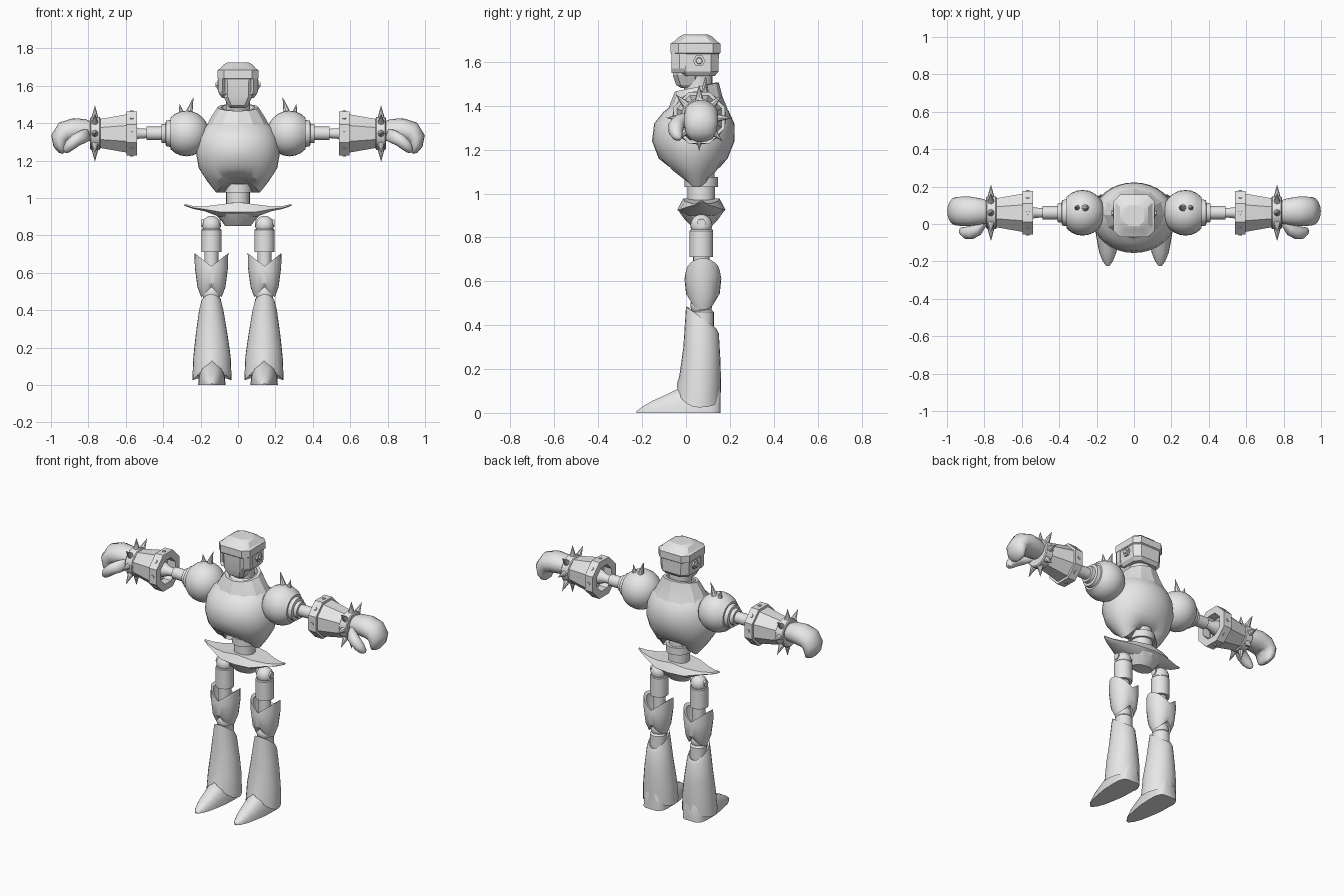
import bpy, bmesh, math
from mathutils import Vector

if "Cube" in bpy.data.objects:
    bpy.data.objects.remove(bpy.data.objects["Cube"])

grey = bpy.data.materials.new("light_grey")
grey.diffuse_color = (0.8, 0.8, 0.8, 1)
grey.use_nodes = True
grey.node_tree.nodes["Principled BSDF"].inputs["Base Color"].default_value = grey.diffuse_color


def finish(name, bm, mirror=False, angle=35):
    bmesh.ops.remove_doubles(bm, verts=bm.verts, dist=0.0004)
    bmesh.ops.recalc_face_normals(bm, faces=bm.faces)
    me = bpy.data.meshes.new(name)
    bm.to_mesh(me)
    bm.free()
    me.materials.append(grey)
    ob = bpy.data.objects.new(name, me)
    bpy.context.collection.objects.link(ob)
    bpy.ops.object.select_all(action='DESELECT')
    ob.select_set(True)
    bpy.context.view_layer.objects.active = ob
    bpy.ops.object.shade_smooth_by_angle(angle=math.radians(angle))
    if mirror:
        ob.modifiers.new("Mirror", 'MIRROR')
    return ob


def add_loft(bm, rings, caps=True):
    vr = [[bm.verts.new(p) for p in r] for r in rings]
    n = len(vr[0])
    for a, b in zip(vr, vr[1:]):
        for i in range(n):
            j = (i + 1) % n
            bm.faces.new((a[i], a[j], b[j], b[i]))
    if caps:
        bm.faces.new(vr[0])
        bm.faces.new(vr[-1])


def loft(name, rings, mirror=False, caps=True, angle=35):
    bm = bmesh.new()
    add_loft(bm, rings, caps)
    return finish(name, bm, mirror, angle)


def oval(cx, rx, y0, y1, zf, n=24):
    """Level oval ring; zf(u, v) gives height from unit x and y."""
    out = []
    for i in range(n):
        a = 2 * math.pi * i / n
        u, v = math.cos(a), math.sin(a)
        out.append((cx + rx * u, (y0 + y1) / 2 + (y1 - y0) / 2 * v, zf(u, v)))
    return out


def lathe(name, prof, axis, c, n=24, mirror=False, phase=0.0, angle=35):
    """Spin (distance, radius) pairs round an axis through c."""
    rings = []
    for h, r in prof:
        ring = []
        for i in range(n):
            a = 2 * math.pi * (i + phase) / n
            p, q = max(r, 1e-5) * math.cos(a), max(r, 1e-5) * math.sin(a)
            o = (h, p, q) if axis == 'X' else (p, q, h)
            ring.append(tuple(c[k] + o[k] for k in range(3)))
        rings.append(ring)
    return loft(name, rings, mirror, False, angle)


def cone(bm, base, tip, r, n=8, r2=0.0):
    base, tip = Vector(base), Vector(tip)
    d = tip - base
    mat = d.to_track_quat('Z', 'Y').to_matrix().to_4x4()
    mat.translation = (base + tip) / 2
    bmesh.ops.create_cone(bm, cap_ends=True, segments=n, radius1=r, radius2=r2,
                          depth=d.length, matrix=mat)


def chamfer_ring(hx, y0, y1, z, c):
    return [(hx, y0 + c, z), (hx, y1 - c, z), (hx - c, y1, z), (c - hx, y1, z),
            (-hx, y1 - c, z), (-hx, y0 + c, z), (c - hx, y0, z), (hx - c, y0, z)]


# Barrel chest with an arched lower rim
chest = [(1.41, .145, -.05, .165, 0), (1.375, .185, -.1, .195, 0), (1.32, .213, -.145, .22, 0),
         (1.24, .224, -.155, .222, 0), (1.16, .21, -.125, .19, 0), (1.09, .165, -.075, .155, .03),
         (1.03, .118, -.02, .12, .075)]
loft("chest", [oval(0, rx, a, b, lambda u, v, z=z, rx=rx, k=k:
                    z + k * max(0, min(1, (.115 - abs(u * rx)) / .065)), 32)
               for z, rx, a, b, k in chest])

# Collar, rising to the back
collar = [(1.38, .172, -.085, .19, .005), (1.43, .145, -.07, .165, .015), (1.485, .11, -.05, .15, .02),
          (1.485, .09, -.03, .13, .02), (1.41, .085, -.025, .125, 0)]
loft("collar", [oval(0, rx, a, b, lambda u, v, z=z, k=k: z + k * v, 12)
                for z, rx, a, b, k in collar], caps=False, angle=20)
lathe("neck", [(1.38, 0), (1.38, .08), (1.46, .08), (1.47, .065), (1.57, .065), (1.57, 0)],
      'Z', (0, .055, 0))

# Head: skull block, brow band, domed crown, face plate and jaw
loft("helmet", [chamfer_ring(*r) for r in [
    (.085, -.02, .13, 1.535, .03), (.1, -.04, .148, 1.555, .035), (.104, -.05, .15, 1.65, .035)]], angle=20)
loft("crown", [chamfer_ring(*r) for r in [
    (.104, -.065, .15, 1.635, .035), (.11, -.07, .157, 1.64, .035), (.11, -.07, .157, 1.684, .035),
    (.098, -.058, .145, 1.69, .032), (.075, -.03, .12, 1.715, .03), (.055, -.01, .1, 1.725, .025)]], angle=20)
loft("face", [chamfer_ring(*r) for r in [
    (.04, -.02, .05, 1.48, .015), (.055, -.045, .06, 1.495, .02), (.075, -.06, .06, 1.54, .02),
    (.078, -.064, .06, 1.64, .02)]], angle=20)
bm = bmesh.new()
for sx in (-1, 1):
    add_loft(bm, [[(sx * (x + dx), y, z) for x, y in
                   ((.082, -.066), (.108, -.03), (.108, .0), (.07, .0), (.07, -.05))]
                  for dx, z in ((-.012, 1.55), (0, 1.57), (0, 1.64))])
finish("cheek_guards", bm, angle=20)
lathe("ear_bolt", [(.095, 0), (.095, .028), (.113, .028), (.113, .016), (.121, .014), (.121, 0)],
      'X', (0, .06, 1.605), 6, True, angle=20)

# Waist and pelvis with pointed side wings
lathe("waist", [(.94, 0), (.94, .063), (1.03, .063), (1.03, .076), (1.075, .076), (1.075, .06),
                (1.13, .06), (1.13, 0)], 'Z', (0, .07, 0))
half = [(.285, .968, .958, .004), (.24, .957, .942, .03), (.18, .955, .93, .06), (.1, .965, .9, .1), (0, .978, .89, .11)]
wing = [(-x, t, b, d) for x, t, b, d in half] + [(x, t, b, d) for x, t, b, d in half[-2::-1]]
loft("hip_wings", [[(x, .07 - d * .75, t), (x, .07 + d * .75, t), (x, .07 + d, t * .4 + b * .6),
                    (x, .07 + d * .6, b), (x, .07 - d * .6, b), (x, .07 - d, t * .4 + b * .6)]
                   for x, t, b, d in wing], angle=30)
loft("pelvis", [oval(0, rx, .07 - ry, .07 + ry, lambda u, v, z=z: z, 12)
                for z, rx, ry in [(.94, .14, .1), (.915, .125, .1), (.88, .09, .075), (.85, .068, .045)]], angle=20)

# Upper legs
LX = .142
ball = [(-math.cos(math.pi * i / 12), math.sin(math.pi * i / 12)) for i in range(13)]
lathe("hip_joint", [(.05 * h, .05 * r) for h, r in ball], 'Z', (LX, .07, .855), 20, True)
lathe("hip_pin", [(-.052, 0), (-.052, .02), (.052, .02), (.052, 0)], 'X', (LX, .07, .865), 12, True)
lathe("thigh", [(.71, 0), (.71, .054), (.83, .054), (.835, .05), (.835, 0)], 'Z', (LX, .07, 0), 24, True)
lathe("lower_thigh", [(.5, 0), (.5, .037), (.72, .037), (.72, 0)], 'Z', (LX, .07, 0), 20, True)

# Knee guard: open sleeve with peaked sides
knee = [(.63, .07, .07, .07, .07), (.635, .07, .09, -.002, .156), (.61, .02, .089, -.007, .161),
        (.545, -.02, .075, 0, .154), (.525, -.055, .055, .02, .134), (.535, -.05, .04, .03, .12)]
knee[0] = (.63, .06, .075, .012, .14)
loft("knee_guard", [oval(LX, rx, a, b, lambda u, v, z=z, k=k: z + k * abs(u))
                    for z, k, rx, a, b in knee], True, False)
lathe("knee_joint", [(.05 * h, .05 * r) for h, r in ball], 'Z', (LX, .07, .49), 20, True)
lathe("calf", [(.34, 0), (.34, .05), (.46, .05), (.47, .04), (.47, 0)], 'Z', (LX, .077, 0), 20, True)

# Flared shin armour with a slanted top and chevron hem
def hem(u, v):
    return .025 + (1 - abs(u)) * (.105 if v < 0 else .035)

loft("shin", [oval(.139, .09, -.02, .14, lambda u, v: hem(u, v) + .02),
              oval(.139, .105, -.042, .157, hem),
              oval(.139, .1, -.03, .16, lambda u, v: .15 - .02 * v),
              oval(.141, .085, -.012, .157, lambda u, v: .27 - .03 * v),
              oval(.143, .065, -.003, .15, lambda u, v: .4 - .04 * v),
              oval(.143, .055, 0, .138, lambda u, v: .435 - .05 * v),
              oval(.143, .045, .012, .125, lambda u, v: .43 - .05 * v)], True, False)

# Wedge foot with pointed toe
foot = [(-.225, .008, .008), (-.2, .027, .028), (-.155, .045, .055), (-.09, .058, .085), (-.02, .07, .12),
        (.05, .073, .13), (.11, .072, .13), (.145, .06, .13), (.157, .04, .13)]
loft("foot", [[(.14 + w * a, y, h * b) for a, b in
               ((-1, 0), (1, 0), (.96, .35), (.75, .75), (.35, .98), (-.35, .98), (-.75, .75), (-.96, .35))]
              for y, w, h in foot], True, angle=40)

# Shoulder ball with stepped socket, and arm rod
AY, AZ = .06, 1.345
lathe("shoulder", [(.275 + .12 * h, .122 * r) for h, r in ball if h < .7] +
      [(.362, .083), (.362, .072), (.385, .068), (.388, .052), (.41, .05), (.41, 0)],
      'X', (0, AY, AZ), 28, True)
bm = bmesh.new()
cone(bm, (.265, .085, 1.445), (.238, .09, 1.54), .022)
cone(bm, (.3, .085, 1.44), (.313, .09, 1.505), .02)
finish("shoulder_spikes", bm, True)
lathe("arm", [(.4, 0), (.4, .036), (.49, .036), (.49, .025), (.53, .028), (.57, .045), (.65, .045), (.65, 0)],
      'X', (0, AY, AZ), 20, True)

# Gauntlet: open octagonal flange, tapered sleeve, spiked wristband
k = 1 / math.cos(math.pi / 8)
lathe("gauntlet_flange", [(.63, 0), (.63, .075 * k), (.54, .075 * k), (.54, .117 * k), (.595, .117 * k),
                          (.595, .06)], 'X', (0, AY, AZ), 8, True, .5, 20)
lathe("gauntlet", [(.59, .08), (.59, .103 * k), (.75, .075 * k), (.75, 0)], 'X', (0, AY, AZ), 8, True, .5, 20)
lathe("wristband", [(.735, 0), (.735, .082), (.74, .088), (.785, .088), (.79, .082), (.79, 0)],
      'X', (0, AY, AZ), 16, True)
spikes, bolts = bmesh.new(), bmesh.new()
for i in range(8):
    a = math.pi * i / 4
    d = Vector((0, math.cos(a), math.sin(a)))
    o = Vector((.765, AY, AZ))
    cone(spikes, o + d * .083, o + d * .152, .019)
    o.x = .568
    cone(bolts, o + d * .11, o + d * .122, .012, 6, .01)
finish("wrist_spikes", spikes, True)
finish("flange_bolts", bolts, True)


# Curled mitten hand and thumb: ovals swept along a bent path
def sweep(name, path):
    rings = []
    pts = [Vector(p[:3]) for p in path]
    for i, p in enumerate(path):
        t = pts[min(i + 1, len(pts) - 1)] - pts[max(i - 1, 0)]
        nrm = Vector((-t.z, 0, t.x)).normalized()
        rings.append([pts[i] + Vector((0, p[3], 0)) * math.cos(a) + nrm * p[4] * math.sin(a)
                      for a in (2 * math.pi * j / 16 for j in range(16))])
    loft(name, rings, True, angle=50)


sweep("hand", [(.78, .065, 1.355, .06, .05), (.82, .067, 1.362, .07, .06), (.875, .068, 1.363, .078, .064),
               (.925, .068, 1.35, .078, .062), (.95, .068, 1.318, .076, .052), (.95, .068, 1.28, .07, .037),
               (.94, .068, 1.252, .055, .022), (.932, .068, 1.24, .03, .008)])
sweep("thumb", [(.795, .01, 1.34, .025, .03), (.825, -.025, 1.33, .036, .036), (.865, -.045, 1.31, .036, .034),
                (.9, -.047, 1.28, .032, .03), (.92, -.04, 1.255, .022, .02), (.927, -.035, 1.245, .01, .008)])
